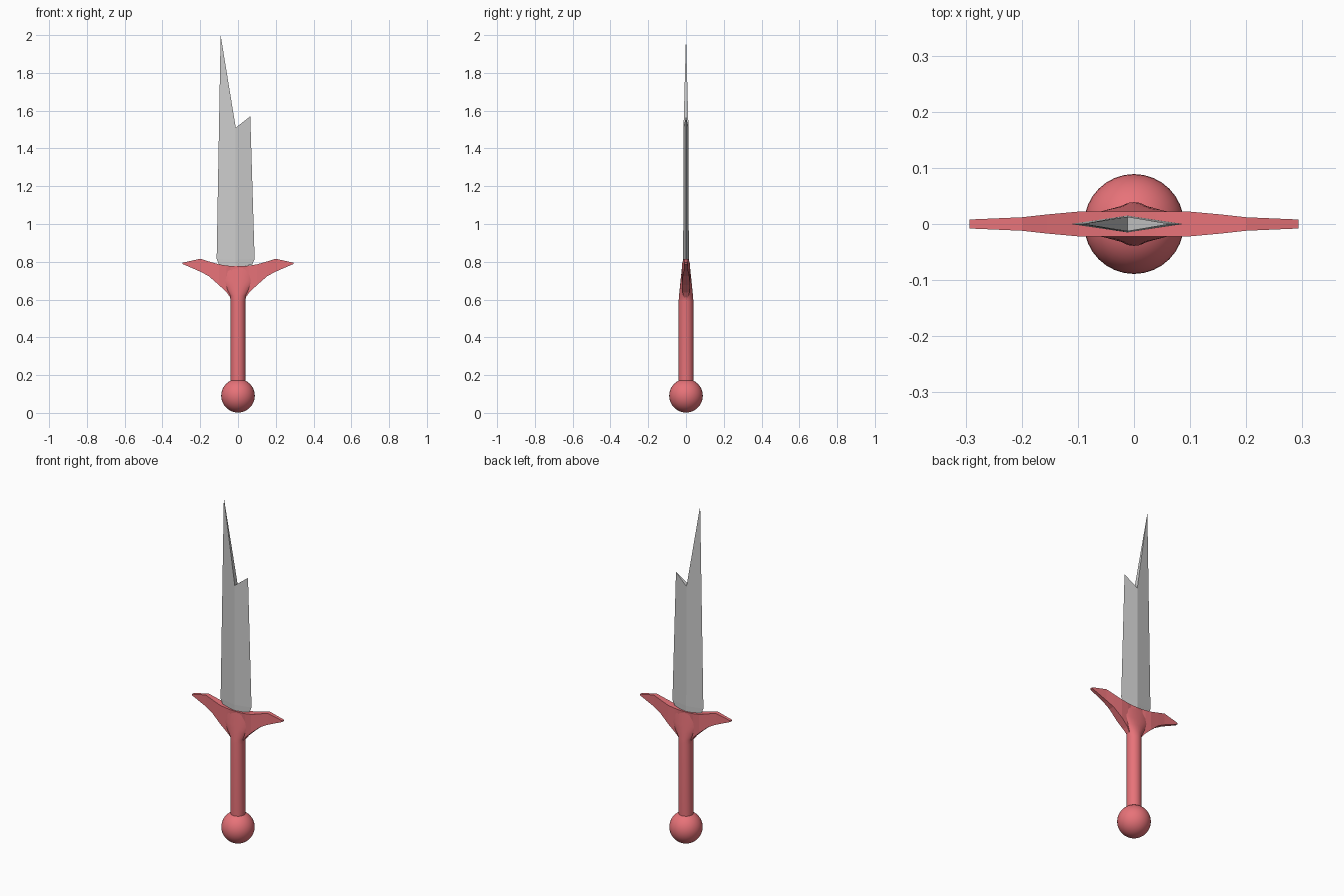
import bpy, bmesh, math

if "Cube" in bpy.data.objects:
    bpy.data.objects.remove(bpy.data.objects["Cube"])

red = bpy.data.materials.new("hilt_red")
red.diffuse_color = (0.8, 0.17, 0.19, 1)
red.use_nodes = True
red.node_tree.nodes["Principled BSDF"].inputs["Base Color"].default_value = red.diffuse_color


def finish(name, bm, material=None, smooth=None):
    bmesh.ops.recalc_face_normals(bm, faces=bm.faces)
    mesh = bpy.data.meshes.new(name)
    bm.to_mesh(mesh)
    bm.free()
    obj = bpy.data.objects.new(name, mesh)
    bpy.context.collection.objects.link(obj)
    if material:
        mesh.materials.append(material)
    if smooth:
        bpy.ops.object.select_all(action='DESELECT')
        obj.select_set(True)
        bpy.context.view_layer.objects.active = obj
        bpy.ops.object.shade_smooth_by_angle(angle=math.radians(smooth))
    return obj


def loft(name, rings, material, smooth=None):
    bm = bmesh.new()
    loops = [[bm.verts.new(p) for p in ring] for ring in rings]
    n = len(loops[0])
    for a, b in zip(loops, loops[1:]):
        for i in range(n):
            j = (i + 1) % n
            bm.faces.new((a[i], a[j], b[j], b[i]))
    bm.faces.new(loops[0])
    bm.faces.new(loops[-1])
    return finish(name, bm, material, smooth)


def ellipse(z, rx, ry, n=24):
    angles = [2 * math.pi * i / n for i in range(n)]
    return [(rx * math.cos(a), ry * math.sin(a), z) for a in angles]


# Pommel ball
bm = bmesh.new()
bmesh.ops.create_uvsphere(bm, u_segments=32, v_segments=20, radius=0.089)
bmesh.ops.translate(bm, verts=bm.verts, vec=(0, 0, 0.091))
finish("pommel", bm, red, 60)

# Round grip flaring into the guard
grip = [(0.16, 0.039, 0.039), (0.59, 0.039, 0.039), (0.62, 0.043, 0.037),
        (0.66, 0.070, 0.033), (0.70, 0.095, 0.029), (0.775, 0.105, 0.021)]
loft("grip", [ellipse(*r) for r in grip], red, 35)

# Crossguard: half sections (x, low z, high z, half thickness), mirrored
half = [(0, 0.60, 0.777, 0.020), (0.04, 0.61, 0.778, 0.011),
        (0.06, 0.638, 0.780, 0.018), (0.10, 0.676, 0.786, 0.022),
        (0.155, 0.724, 0.802, 0.017), (0.20, 0.748, 0.816, 0.012),
        (0.293, 0.788, 0.795, 0.008)]
sections = [(-x, a, b, t) for x, a, b, t in half[:0:-1]] + half
# upper edge keeps full thickness near the middle
loft("crossguard",
     [[(x, -t, a), (x, t, a), (x, max(t, 0.022 if abs(x) < 0.1 else 0), b),
       (x, -max(t, 0.022 if abs(x) < 0.1 else 0), b)]
      for x, a, b, t in sections], red)

# Broken blade: diamond section with a central ridge and a notched top
bm = bmesh.new()
left = [bm.verts.new((x, 0, z)) for x, z in ((-0.10, 0.785), (-0.113, 0.815), (-0.092, 2.0))]
right = [bm.verts.new((x, 0, z)) for x, z in ((0.075, 0.785), (0.088, 0.815), (0.065, 1.57))]
ridges = [[bm.verts.new((-0.012, s * y, z)) for y, z in ((0.015, 0.77), (0.015, 0.81), (0.013, 1.51))]
          for s in (-1, 1)]
for edge in (left, right):
    for r in ridges:
        for i in range(2):
            bm.faces.new((r[i], edge[i], edge[i + 1], r[i + 1]))
    for i in (0, 2):
        bm.faces.new((edge[i], ridges[0][i], ridges[1][i]))
finish("blade", bm)
